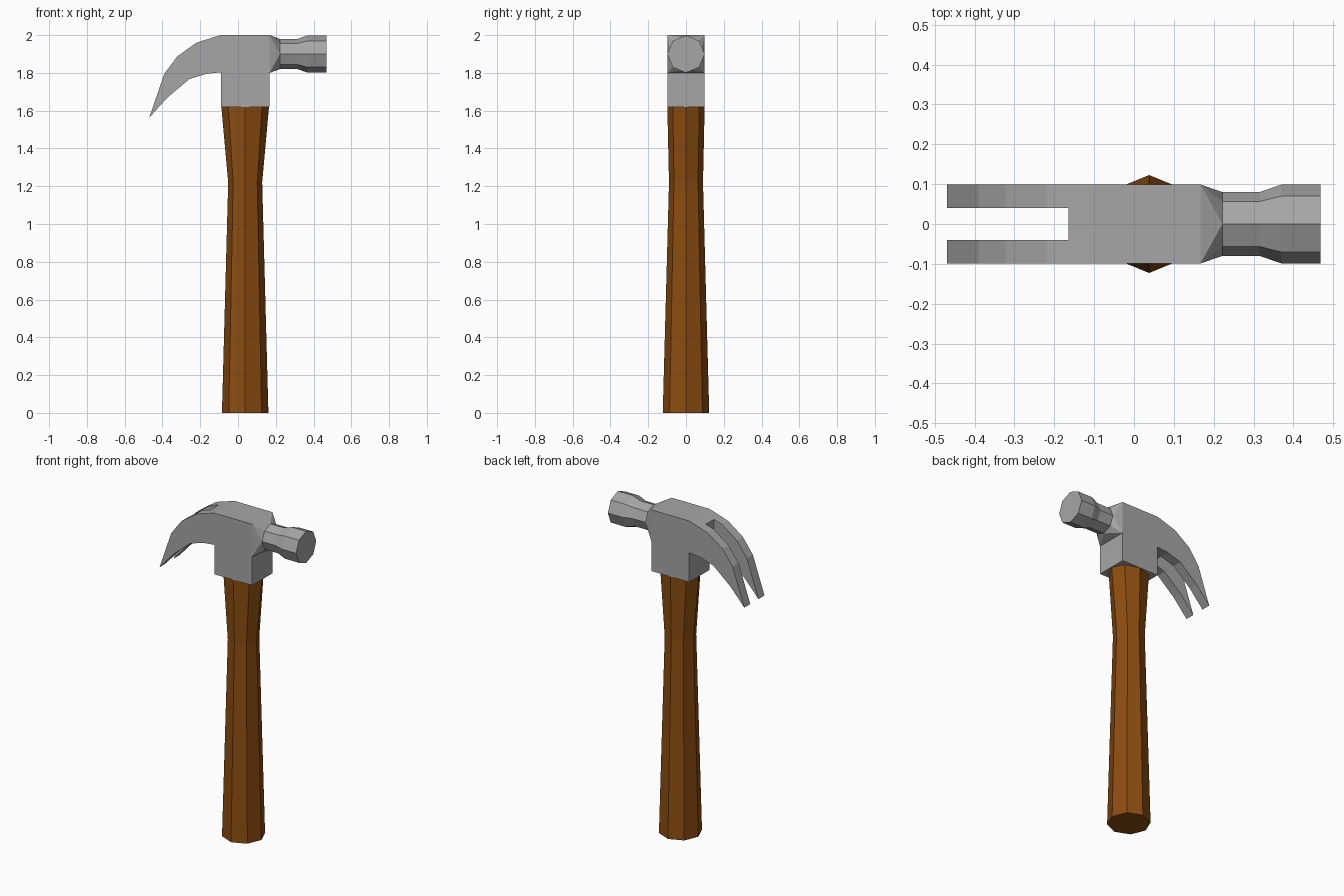
import bpy, bmesh, math

if "Cube" in bpy.data.objects:
    bpy.data.objects.remove(bpy.data.objects["Cube"])


def material(name, colour):
    m = bpy.data.materials.new(name)
    m.diffuse_color = (*colour, 1)
    m.use_nodes = True
    m.node_tree.nodes["Principled BSDF"].inputs["Base Color"].default_value = m.diffuse_color
    return m


def make_object(name, bm, mat):
    bmesh.ops.recalc_face_normals(bm, faces=bm.faces[:])
    mesh = bpy.data.meshes.new(name)
    bm.to_mesh(mesh)
    bm.free()
    mesh.materials.append(mat)
    obj = bpy.data.objects.new(name, mesh)
    bpy.context.collection.objects.link(obj)
    return obj


def bridge_octagons(bm, rings):
    for a, b in zip(rings, rings[1:]):
        for i in range(8):
            j = (i + 1) % 8
            bm.faces.new((a[i], a[j], b[j], b[i]))


steel = material("steel grey", (0.38, 0.38, 0.38))
wood = material("brown wood", (0.26, 0.073, 0.005))
OCT = [(math.cos(i * math.pi / 4), math.sin(i * math.pi / 4)) for i in range(8)]

# Handle: octagonal loft, narrow at the upper grip (z, x radius, y radius)
bm = bmesh.new()
rings = [[bm.verts.new((0.038 + rx * c, ry * s, z)) for c, s in OCT]
         for z, rx, ry in [(0, 0.123, 0.123), (1.22, 0.09, 0.09), (1.63, 0.127, 0.099)]]
bridge_octagons(bm, rings)
bm.faces.new(rings[0])
bm.faces.new(rings[-1])
make_object("handle", bm, wood)

# Head and claw: side profile extruded across y
profile = [(0.167, 1.62), (0.167, 1.8), (0.167, 2.0), (-0.093, 2.0),
           (-0.22, 1.96), (-0.322, 1.887), (-0.39, 1.795), (-0.47, 1.563),
           (-0.375, 1.668), (-0.258, 1.767), (-0.167, 1.795), (-0.091, 1.803),
           (-0.091, 1.62)]
bm = bmesh.new()
side = bm.faces.new([bm.verts.new((x, -0.099, z)) for x, z in profile])
extruded = bmesh.ops.extrude_face_region(bm, geom=[side])["geom"]
bmesh.ops.translate(bm, vec=(0, 0.198, 0),
                    verts=[v for v in extruded if isinstance(v, bmesh.types.BMVert)])
head = make_object("claw_head", bm, steel)

# Slot between the two claw prongs
bm = bmesh.new()
bmesh.ops.create_cube(bm, size=1)
for v in bm.verts:
    v.co = (-0.415 + v.co.x * 0.5, v.co.y * 0.08, 1.75 + v.co.z * 0.7)
cutter = make_object("claw_slot_cutter", bm, steel)
cutter.hide_render = True
cutter.display_type = 'WIRE'
cut = head.modifiers.new("claw slot", 'BOOLEAN')
cut.operation = 'DIFFERENCE'
cut.solver = 'EXACT'
cut.object = cutter

# Neck and striking face: square root blending into a flared octagon
bm = bmesh.new()
square = [bm.verts.new((0.167, y * 0.099, 1.9 + z * 0.1))
          for y, z in [(1, 1), (-1, 1), (-1, -1), (1, -1)]]
rings = [[bm.verts.new((x, r * c, 1.9 + r * s)) for c, s in OCT]
         for x, r in [(0.222, 0.08), (0.315, 0.08), (0.37, 0.099), (0.468, 0.099)]]
root = rings[0]
for i in range(4):
    before, diagonal, after = root[2 * i], root[2 * i + 1], root[(2 * i + 2) % 8]
    bm.faces.new((square[i], before, diagonal))
    bm.faces.new((square[i], diagonal, after))
    bm.faces.new((square[i], after, square[(i + 1) % 4]))
bridge_octagons(bm, rings)
bm.faces.new(rings[-1])
make_object("striking_poll", bm, steel)
